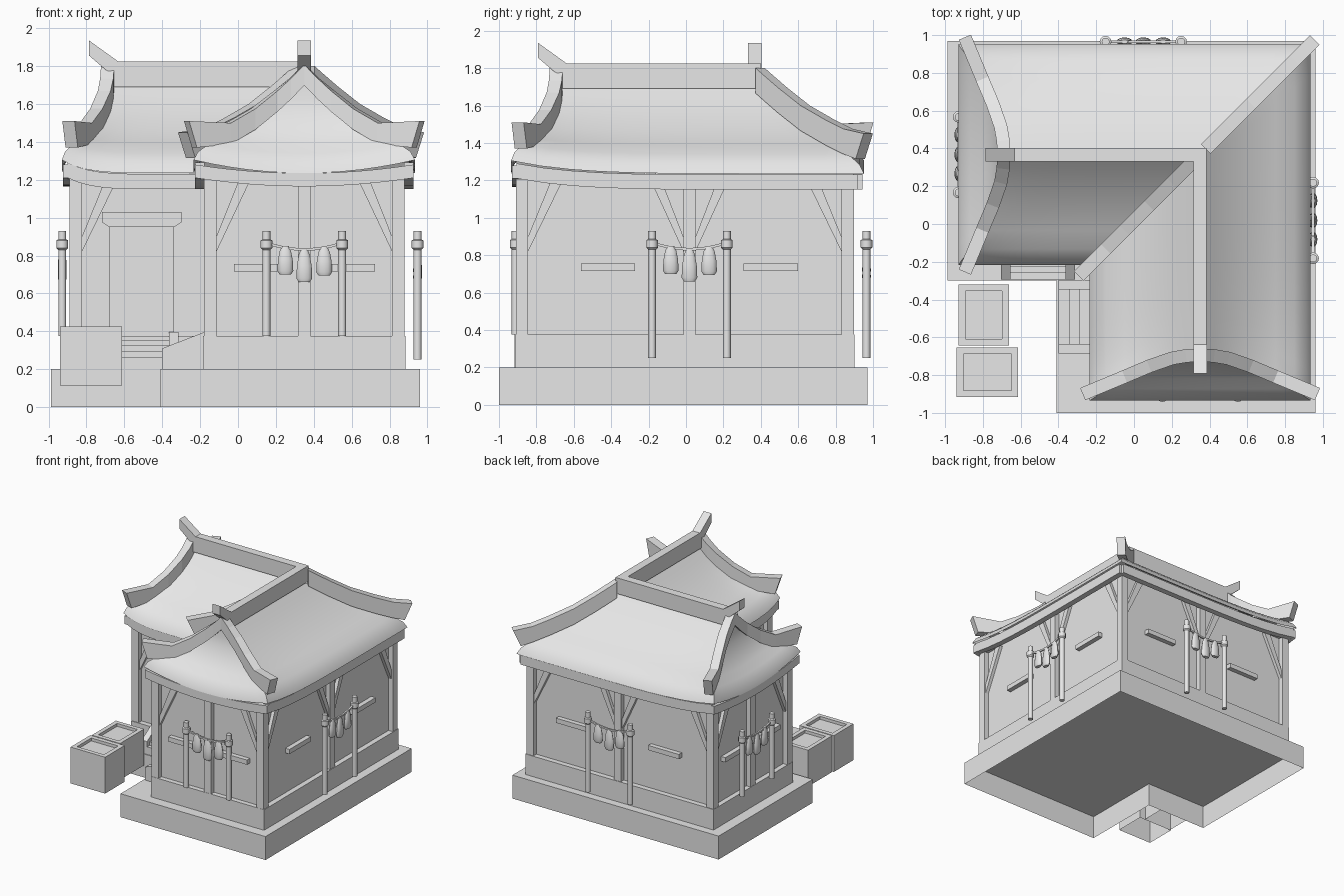
import bpy, bmesh, math
from mathutils import Vector

if "Cube" in bpy.data.objects:
    bpy.data.objects.remove(bpy.data.objects["Cube"])

mat = bpy.data.materials.new("plain_light_grey")
mat.use_nodes = True
GREY = (0.8, 0.8, 0.8, 1)
mat.diffuse_color = GREY
mat.node_tree.nodes["Principled BSDF"].inputs["Base Color"].default_value = GREY

CX, CY = 0.35, 0.367            # plan point where the two ridges meet
WINGS = {"front": 1.277, "left": 1.24}   # wing length from that point


def place(wing, a, b, z):
    """Wing space (across, along, up) to world; the left wing swaps axes."""
    return Vector((CX + a, CY + b, z)) if wing == "front" else Vector((CX + b, CY + a, z))


def finish(name, bm, smooth=False, sheet=False):
    bmesh.ops.remove_doubles(bm, verts=bm.verts, dist=0.0005)
    bmesh.ops.recalc_face_normals(bm, faces=bm.faces)
    bm.normal_update()
    if sheet and sum(f.normal.z for f in bm.faces) < 0:
        bmesh.ops.reverse_faces(bm, faces=bm.faces)
    me = bpy.data.meshes.new(name)
    bm.to_mesh(me)
    bm.free()
    me.materials.append(mat)
    ob = bpy.data.objects.new(name, me)
    bpy.context.collection.objects.link(ob)
    if smooth:
        bpy.ops.object.select_all(action="DESELECT")
        ob.select_set(True)
        bpy.context.view_layer.objects.active = ob
        bpy.ops.object.shade_smooth_by_angle(angle=math.radians(40))


def loft(name, rings, smooth=False, open_start=False):
    """Skin through rings of equal length, capped at the ends."""
    bm = bmesh.new()
    vs = [[bm.verts.new(p) for p in r] for r in rings]
    n = len(rings[0])
    for r, s in zip(vs, vs[1:]):
        for i in range(n):
            bm.faces.new((r[i], r[(i + 1) % n], s[(i + 1) % n], s[i]))
    if not open_start:
        bm.faces.new(vs[0])
    bm.faces.new(vs[-1])
    finish(name, bm, smooth)


def box(name, w, a0, a1, b0, b1, z0, z1):
    ring = lambda z: [place(w, *p, z) for p in ((a0, b0), (a1, b0), (a1, b1), (a0, b1))]
    loft(name, [ring(z0), ring(z1)])


def beam(name, path, width, height, lean=0.0, rise=0.0):
    """Upright rectangular section along a path; lean and rise move the last top edge."""
    rings = []
    for i, p in enumerate(path):
        t = path[min(i + 1, len(path) - 1)] - path[max(i - 1, 0)]
        t.z = 0
        t.normalize()
        side = Vector((-t.y, t.x, 0)) * width / 2
        up = Vector((0, 0, height))
        if i == len(path) - 1:
            up += t * lean + Vector((0, 0, rise))
        rings.append([p - side, p + side, p + side + up, p - side + up])
    loft(name, rings)


def lathe(name, c, profile, sx=1.0, sy=1.0, seg=12):
    turn = [k * math.tau / seg for k in range(seg)]
    loft(name, [[c + Vector((r * sx * math.cos(k), r * sy * math.sin(k), z)) for k in turn]
                for r, z in profile], True)


def extrude(name, w, outline, b0, b1):
    """Outline in (across, up), extruded along the wing."""
    loft(name, [[place(w, a, b, z) for a, z in outline] for b in (b0, b1)])


# Roof curve: distance from ridge, height, gable hip position along the wing
CURVE = [(0, 1.70, -1.06), (.075, 1.625, -1.065), (.15, 1.56, -1.078), (.27, 1.465, -1.12),
         (.4, 1.39, -1.175), (.5, 1.34, -1.23), (.56, 1.285, -1.275), (.585, 1.235, -1.292)]
EAVE = CURVE[-1][0]
LIFT = 0.07
STEPS = [i / 12 for i in range(13)]
ACROSS = [2 * s - 1 for s in STEPS]


def lift(d, s):
    return LIFT * (d / EAVE) ** 2 * s


def roof_sheet(name, rows):
    bm = bmesh.new()
    vs = [[bm.verts.new(p) for p in r] for r in rows]
    for r, s in zip(vs, vs[1:]):
        for i in range(len(r) - 1):
            quad = [r[i], r[i + 1], s[i + 1], s[i]]
            if (r[i].co - r[i + 1].co).length < 1e-5:
                quad.pop(1)
            bm.faces.new(quad)
    finish(name, bm, True, True)


def build_roof(w, L):
    shift = (1.26 - L) * .6
    curve = [(d, z, g + shift) for d, z, g in CURVE]
    edge = -1.262 + shift
    for side, label in ((1, "outer"), (-1, "inner")):
        roof_sheet(f"{w}_roof_{label}", [
            [place(w, side * d, side * d + (g - side * d) * s, z + lift(d, s ** 6)) for s in STEPS]
            for d, z, g in curve])
        # Upturned hip beams on the gable end
        path = [place(w, side * d, g + .01, z) for d, z, g in curve[:5]]
        path.append(place(w, side * .58, -1.24 + shift, 1.37))
        beam(f"{w}_gable_hip_{label}", path, .07, .11, .045, .03)
        # Eave fascia
        path = [place(w, side * .552, side * .552 + (edge - side * .552) * s, 1.15 + .06 * s ** 6)
                for s in STEPS]
        beam(f"{w}_eave_{label}", path, .05, .08)
    roof_sheet(f"{w}_roof_gable", [
        [place(w, d * u, g, z + lift(d, u * u)) for u in ACROSS] for d, z, g in curve])
    path = [place(w, .577 * u, edge, 1.165 + .045 * u * u) for u in ACROSS]
    beam(f"{w}_eave_gable", path, .05, .07)
    box(f"{w}_soffit", w, -.55, .55, edge, .55, 1.205, 1.225)
    # Ridge and its horn
    beam(f"{w}_ridge", [place(w, 0, .035, 1.69), place(w, 0, -1.04 + shift, 1.69)], .07, .135)
    horn = [(-.995, 1.825), (-1.148, 1.935), (-1.148, 1.855), (-1.06, 1.78), (-.995, 1.75)]
    loft(f"{w}_ridge_horn", [[place(w, a, b + shift, z) for b, z in horn] for a in (-.036, .036)])


def bell_string(name, w, a, b, along, foot):
    """Two poles with a sagging rope and three flattened bells."""
    def at(t):
        return place(w, a + (0 if along else t), b + (t if along else 0), 0)
    for i, t in enumerate((-.2, .2)):
        lathe(f"{name}_pole_{i}", at(t), [(.021, foot), (.021, .83), (.031, .84), (.031, .88),
                                         (.021, .885), (.021, .93)])
    rope = [at(.2 * u) + Vector((0, 0, .825 + .035 * u * u)) for u in ACROSS]
    beam(f"{name}_rope", rope, .014, .014)
    flat = (1, .55) if (at(1) - at(0)).x > .5 else (.55, 1)
    for i, (t, top) in enumerate(((-.1, .85), (0, .83), (.105, .845))):
        h = .17 if t == 0 else .15
        lathe(f"{name}_bell_{i}", at(t), [(.03, top - h), (.042, top - h * .88), (.039, top - h * .5),
                                         (.03, top - h * .18), (.018, top)], *flat)


def brace(name, w, a, b, along, step):
    """Diagonal strut from a post up to the eave."""
    pts = ((0, .82), (0, .90), (step * .66, 1.19), (step, 1.19))
    loft(name, [[place(w, a + (k if along else t), b + (t if along else k), z) for t, z in pts]
                for k in (-.018, .018)])


def build_wing(w, L):
    box(f"{w}_plinth", w, -.535, .535, -L - .002, .535, .2, .375)
    box(f"{w}_walls", w, -.49, .49, -L + .04, .49, .37, 1.21)
    mid = (.53 - L) / 2 + .025
    posts = [(.497, -L + .033), (-.497, -L + .033), (0, -L + .033), (.497, mid)]
    if w == "front":
        posts += [(.497, .497), (-.497, -.497)]
    for i, (a, b) in enumerate(posts):
        box(f"{w}_post_{i}", w, a - .033, a + .033, b - .033, b + .033, .37, 1.21)
    # Braces
    end = -L + .066
    for i, (b, s) in enumerate(((end, .18), (mid - .033, -.17), (mid + .033, .17), (.464, -.18))):
        brace(f"{w}_outer_brace_{i}", w, .5, b, True, s)
    brace(f"{w}_inner_brace", w, -.5, end, True, .18)
    for i, s in enumerate((-1, 1)):
        brace(f"{w}_gable_brace_{i}", w, s * .464, -L + .03, False, -s * .175)
        # Wall shelves
        box(f"{w}_gable_shelf_{i}", w, s * .247 - .125, s * .247 + .125, -L, -L + .05, .715, .755)
        c = mid + s * .435
        box(f"{w}_outer_shelf_{i}", w, .48, .53, c - .145, c + .145, .715, .755)
    # Bell strings
    bell_string(f"{w}_gable_bells", w, 0, -1.278, False, .375)
    bell_string(f"{w}_outer_bells", w, .598, mid + (1.277 - L) * .8, True, .25)
    # Doorway on the courtyard side
    door = -.858
    box(f"{w}_door", w, -.51, -.48, door - .17, door + .17, .37, .975)
    loft(f"{w}_door_lintel", [[place(w, a, door + t, z) for t, z in
         ((-.17, .95), (.17, .95), (.21, .975), (.21, 1.03), (-.21, 1.03), (-.21, .975))]
         for a in (-.525, -.48)])
    # Steps with sloping cheeks
    out = -.75 if w == "front" else -.66
    run = (out + .53) / 4
    for i in range(4):
        box(f"{w}_step_{i}", w, out - run * i, -.52, door - .145, door + .145, .2, .265 + .03 * i)
    for i, s in enumerate((-1, 1)):
        c = door + s * .17
        cheek = [(out, .2), (out, .31), (-.53, .395), (-.52, .395), (-.52, .2)]
        extrude(f"{w}_step_cheek_{i}", w, cheek, c - .025, c + .025)


for wing, length in WINGS.items():
    build_roof(wing, length)
    build_wing(wing, length)

# Corner hip and valley beams
for side, label, tip in ((1, "hip", .565), (-1, "valley", .6)):
    path = [place("front", side * d, side * d, z)
            for d, z in [(.03, 1.665)] + [(d, z) for d, z, _ in CURVE[1:6]] + [(tip, 1.315)]]
    beam(f"corner_{label}_beam", path, .07, .135, .06)

# Hollow L-shaped stone base
plan = [(-.987, -.30), (-.41, -.30), (-.41, -1), (.96, -1), (.96, .97), (-.987, .97)]
loft("stone_base", [[Vector((x, y, z)) for x, y in plan] for z in (0, .2)], open_start=True)

# Crates beside the courtyard, open below
for i, (x, y, hx, hy) in enumerate(((-.796, -.482, .133, .162), (-.776, -.785, .163, .132))):
    def ring(m, z):
        return [Vector((x + sx * (hx - m), y + sy * (hy - m), z))
                for sx, sy in ((-1, -1), (1, -1), (1, 1), (-1, 1))]
    loft(f"crate_{i}", [ring(0, .115), ring(0, .425), ring(.036, .425), ring(.036, .40)],
         open_start=True)
